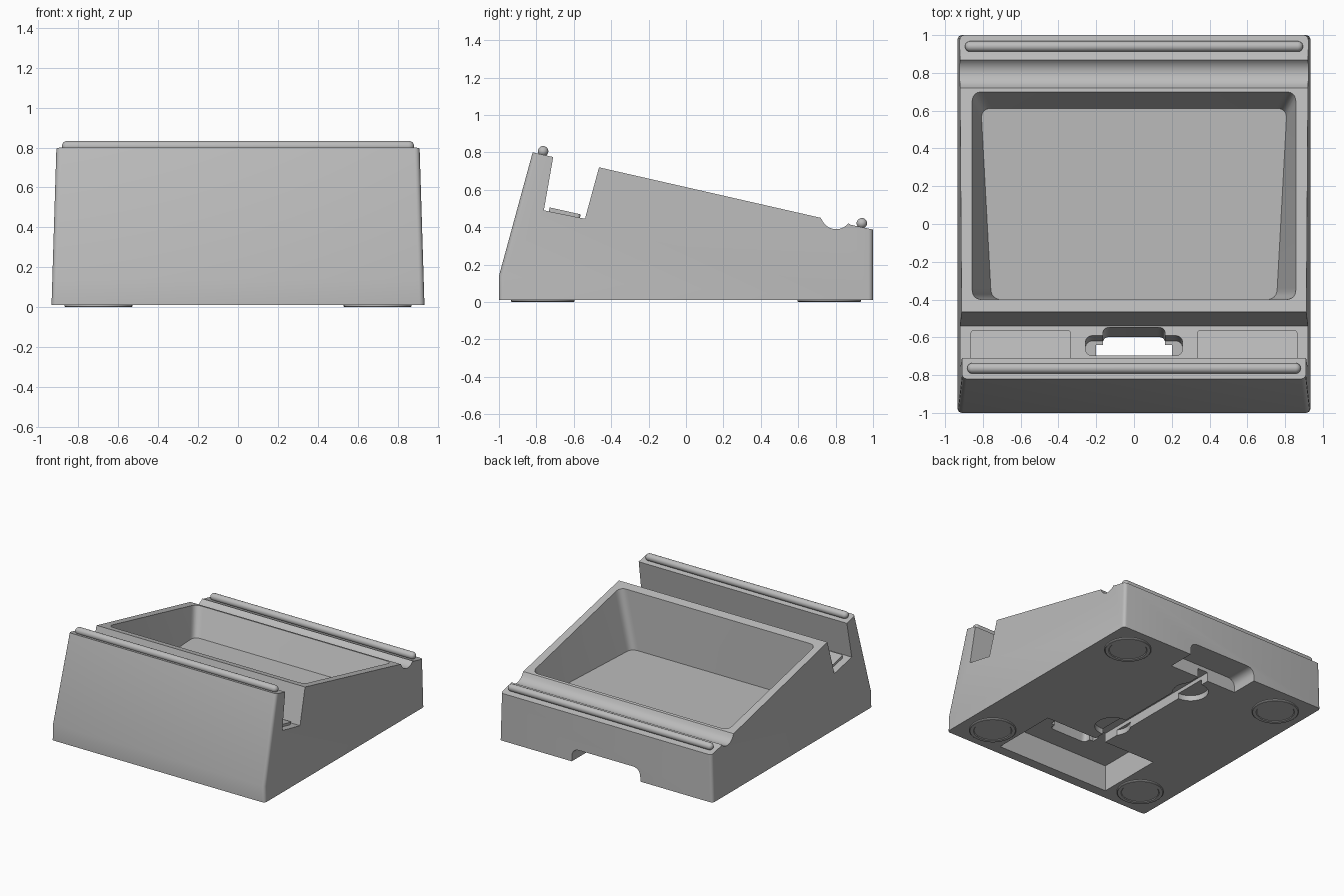
import bpy, bmesh, math
from mathutils import Vector, Matrix

if "Cube" in bpy.data.objects:
    bpy.data.objects.remove(bpy.data.objects["Cube"], do_unlink=True)

TILT = math.atan(0.225)          # slope of the resting surface
BASE = 0.012                     # underside height

grey = bpy.data.materials.new("light grey plastic")
grey.use_nodes = True
grey.diffuse_color = (0.5, 0.5, 0.5, 1)
grey.node_tree.nodes["Principled BSDF"].inputs["Base Color"].default_value = (0.5, 0.5, 0.5, 1)


def make(name, bm):
    bmesh.ops.recalc_face_normals(bm, faces=bm.faces)
    mesh = bpy.data.meshes.new(name)
    bm.to_mesh(mesh)
    bm.free()
    mesh.materials.append(grey)
    ob = bpy.data.objects.new(name, mesh)
    bpy.context.collection.objects.link(ob)
    return ob


def loft(name, loops):
    """Closed solid skinned through loops of equal point count."""
    bm = bmesh.new()
    rings = [[bm.verts.new(p) for p in loop] for loop in loops]
    n = len(rings[0])
    for a, b in zip(rings, rings[1:]):
        for i in range(n):
            j = (i + 1) % n
            bm.faces.new((a[i], a[j], b[j], b[i]))
    bm.faces.new(rings[0])
    bm.faces.new(rings[-1])
    return make(name, bm)


def rounded(corners, radius, seg=6):
    """2D polygon with every corner replaced by a curve."""
    out = []
    pts = [Vector(c) for c in corners]
    for i, p in enumerate(pts):
        a = p + (pts[i - 1] - p).normalized() * radius
        b = p + (pts[(i + 1) % len(pts)] - p).normalized() * radius
        c = (a + b) / 2
        for k in range(seg + 1):
            t = k / seg
            w = 0.41 * 4 * t * (1 - t) / 2
            q = a * (1 - t) ** 2 + p * 2 * t * (1 - t) + b * t ** 2
            out.append(q + (p - c) * w * 0.2)
    return out


def rect(x, y0, y1):
    return [(-x, y0), (x, y0), (x, y1), (-x, y1)]


def cut(body, cutter):
    mod = body.modifiers.new("cut", 'BOOLEAN')
    mod.operation, mod.solver, mod.object = 'DIFFERENCE', 'EXACT', cutter
    bpy.context.view_layer.objects.active = body
    bpy.ops.object.modifier_apply(modifier=mod.name)
    bpy.data.objects.remove(cutter, do_unlink=True)


def smooth(ob, angle=30):
    bpy.ops.object.select_all(action='DESELECT')
    ob.select_set(True)
    bpy.context.view_layer.objects.active = ob
    bpy.ops.object.shade_smooth_by_angle(angle=math.radians(angle))


def prism(name, outline, z0, z1):
    return loft(name, [[(p[0], p[1], z) for p in outline] for z in (z0, z1)])


def slanted(name, outline, z0, z1):
    """Prism running square to the tilted slot floor."""
    lean = math.tan(TILT)
    return loft(name, [[(p[0], p[1] + lean * (z - 0.465), z) for p in outline] for z in (z0, z1)])


# Body: side profile with slot and rear groove, tapering with height
profile = [(-1, BASE), (-1, 0.14), (-0.82, 0.80), (-0.71, 0.775), (-0.76, 0.49),
           (-0.54, 0.445), (-0.465, 0.72), (0.72, 0.45)]
for k in range(1, 12):
    a = math.radians(195 + k * 11.5)
    profile.append((0.803 + 0.083 * math.cos(a), 0.472 + 0.083 * math.sin(a)))
profile += [(0.88, 0.413), (1, 0.387), (1, BASE)]

bm = bmesh.new()
ends = [[bm.verts.new((s * (0.935 - 0.031 * z), y, z)) for y, z in profile] for s in (-1, 1)]
n = len(profile)
for i in range(n):
    j = (i + 1) % n
    bm.faces.new((ends[0][i], ends[0][j], ends[1][j], ends[1][i]))
for e in ends:
    bm.faces.new(e)
corner = [bm.edges.get((e[a], e[b])) for e in ends for a, b in ((0, 1), (1, 2), (n - 2, n - 1))]
bmesh.ops.bevel(bm, geom=corner, offset=0.025, segments=4, profile=0.5, affect='EDGES')
body = make("stand_body", bm)

# Storage pocket with drafted walls
FLOOR = 0.245
low = rounded([(-0.755, -0.4), (0.755, -0.4), (0.81, 0.612), (-0.81, 0.612)], 0.06)
high = rounded(rect(0.857, -0.4, 0.70), 0.06)
bottom = [Vector((p.x, p.y, FLOOR)) for p in low]
top = [Vector((p.x, p.y, 0.614 - 0.228 * p.y)) for p in high]
cut(body, loft("pocket_cutter", [bottom, [t + (t - b) * 0.3 for b, t in zip(bottom, top)]]))

# Connector recess under the slot and the opening above it
cut(body, prism("recess_cutter", rect(0.5, -0.92, -0.38), -0.1, 0.22))
cut(body, slanted("ear_cutter", rounded(rect(0.258, -0.70, -0.588), 0.05), 0.33, 0.56))
cut(body, slanted("opening_cutter", rounded(rect(0.165, -0.70, -0.543), 0.04), 0.15, 0.56))
cut(body, prism("shaft_cutter", rect(0.2, -0.70, -0.64), 0.15, 0.36))

# Cable channel, finger scoops and rear cable notch
cut(body, prism("channel_cutter", rect(0.045, -0.5, 0.9), -0.1, 0.085))
for x, y in ((0.06, -0.17), (-0.05, 0.58)):
    ring = [(x + 0.13 * math.cos(a), y + 0.13 * math.sin(a))
            for a in (2 * math.pi * k / 32 for k in range(32))]
    cut(body, prism("scoop_cutter", ring, -0.1, 0.055))
arch = rounded([(-0.3, -0.2), (0.3, -0.2), (0.3, 0.115), (-0.3, 0.115)], 0.075)
cut(body, loft("notch_cutter", [[(p.x, y, p.y) for p in arch] for y in (0.78, 1.1)]))
smooth(body)

# Support pads on the slot floor
for side, s in (("left", 1), ("right", -1)):
    pad = prism(side + "_slot_pad", rounded(rect(0.265, -0.085, 0.085), 0.02), -0.02, 0.02)
    pad.matrix_world = Matrix.Translation((s * 0.6, -0.65, 0.4675)) @ Matrix.Rotation(-TILT, 4, 'X')
    smooth(pad)


# Rounded grip strips: lathed capsules laid along x
def lathe(name, pts, steps):
    bm = bmesh.new()
    vs = [bm.verts.new((r, 0, z)) for r, z in pts]
    es = [bm.edges.new(p) for p in zip(vs, vs[1:])]
    bmesh.ops.spin(bm, geom=vs + es, cent=(0, 0, 0), axis=(0, 0, 1),
                   angle=2 * math.pi, steps=steps, use_duplicate=False)
    bmesh.ops.remove_doubles(bm, verts=bm.verts, dist=1e-5)
    return make(name, bm)


for name, y, z, half in (("front_grip_strip", -0.764, 0.806, 0.883), ("rear_grip_strip", 0.94, 0.421, 0.895)):
    r = 0.028
    arc = [(r * math.cos(a), half - r + r * math.sin(a)) for a in (math.pi / 2 * k / 6 for k in range(7))]
    strip = lathe(name, [(p, -q) for p, q in reversed(arc)] + arc, 20)
    strip.matrix_world = Matrix.Translation((0, y, z)) @ Matrix.Rotation(math.pi / 2, 4, 'Y')
    smooth(strip, 40)

# Four round feet with a raised rim
foot_profile = [(0, 0.005), (0.135, 0.005), (0.14, 0), (0.165, 0), (0.17, 0.004), (0.17, 0.016), (0, 0.016)]
for fb, y in (("front", -0.765), ("rear", 0.765)):
    for side, x in (("left", 0.7), ("right", -0.7)):
        foot = lathe(f"{fb}_{side}_foot", foot_profile, 40)
        foot.location = (x, y, 0)
        smooth(foot)
